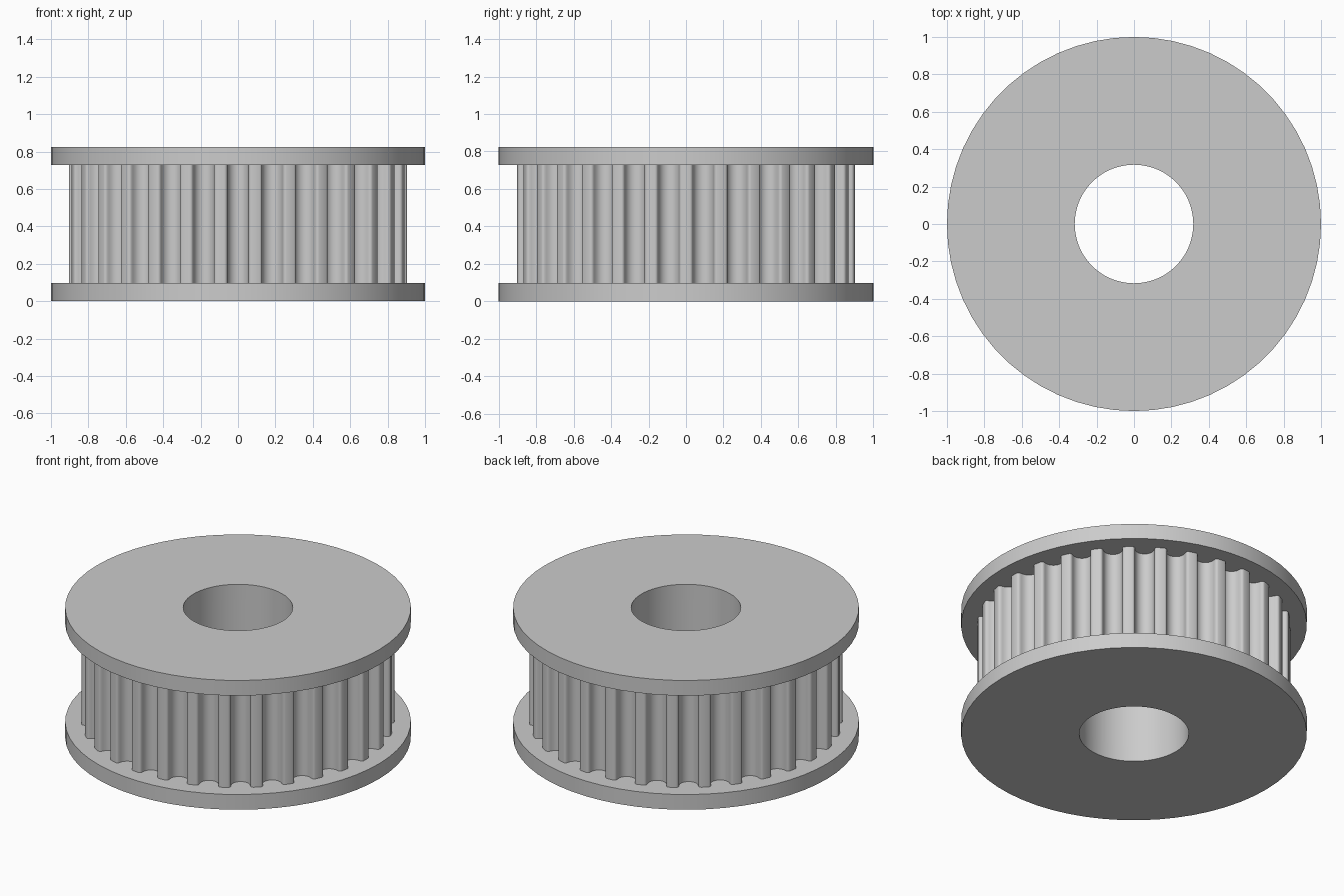
import bpy
import bmesh
from math import sin, cos, pi, radians, sqrt, hypot

if "Cube" in bpy.data.objects:
    bpy.data.objects.remove(bpy.data.objects["Cube"])

TEETH = 30
SIDES = 60
DRUM_R = 0.905
BORE_R = 0.317
FLANGE = 0.097
HEIGHT = 0.825

metal = bpy.data.materials.new("grey metal")
metal.use_nodes = True
metal.diffuse_color = (0.6, 0.6, 0.6, 1)
metal.node_tree.nodes["Principled BSDF"].inputs["Base Color"].default_value = (0.6, 0.6, 0.6, 1)


def bored_prism(name, outline, z0, z1):
    """Closed prism of an outline around the shaft bore, made of four quad strips."""
    bore = [(x * BORE_R / hypot(x, y), y * BORE_R / hypot(x, y)) for x, y in outline]
    bm = bmesh.new()
    rings = [[bm.verts.new((x, y, z)) for x, y in loop]
             for loop, z in ((outline, z0), (outline, z1), (bore, z1), (bore, z0))]
    for low, high in zip(rings, rings[1:] + rings[:1]):
        for i in range(len(outline)):
            bm.faces.new((low[i - 1], low[i], high[i], high[i - 1]))
    bmesh.ops.recalc_face_normals(bm, faces=bm.faces[:])
    mesh = bpy.data.meshes.new(name)
    bm.to_mesh(mesh)
    bm.free()
    mesh.materials.append(metal)
    mesh.shade_smooth()
    mesh.set_sharp_from_angle(angle=radians(30))
    obj = bpy.data.objects.new(name, mesh)
    bpy.context.collection.objects.link(obj)


# One belt groove as (sideways offset, depth): rounded lip, round floor, rounded lip
HALF_W, LIP, FLOOR_R, FLOOR_D = 0.0733, 0.0165, 0.056, 0.024
lip = [(HALF_W - LIP * sin(radians(a)), LIP * (1 - cos(radians(a)))) for a in (0, 25, 50, 75)]
floor = [(FLOOR_R * cos(pi * i / 10), FLOOR_D + FLOOR_R * sin(pi * i / 10)) for i in range(11)]
groove = lip + floor + [(-s, d) for s, d in reversed(lip)]

# Toothed outline: grooves repeated around the drum, flat lands between them
rim = sqrt(DRUM_R ** 2 - HALF_W ** 2)
toothed = []
for t in range(TEETH):
    ang = 2 * pi * (t + 0.5) / TEETH
    for s, d in groove:
        r = rim - d
        toothed.append((r * cos(ang) + s * sin(ang), r * sin(ang) - s * cos(ang)))

bored_prism("toothed_drum", toothed, FLANGE, HEIGHT - FLANGE)

# Belt retaining flanges
disc = [(cos(2 * pi * i / SIDES), sin(2 * pi * i / SIDES)) for i in range(SIDES)]
bored_prism("bottom_flange", disc, 0, FLANGE)
bored_prism("top_flange", disc, HEIGHT - FLANGE, HEIGHT)
